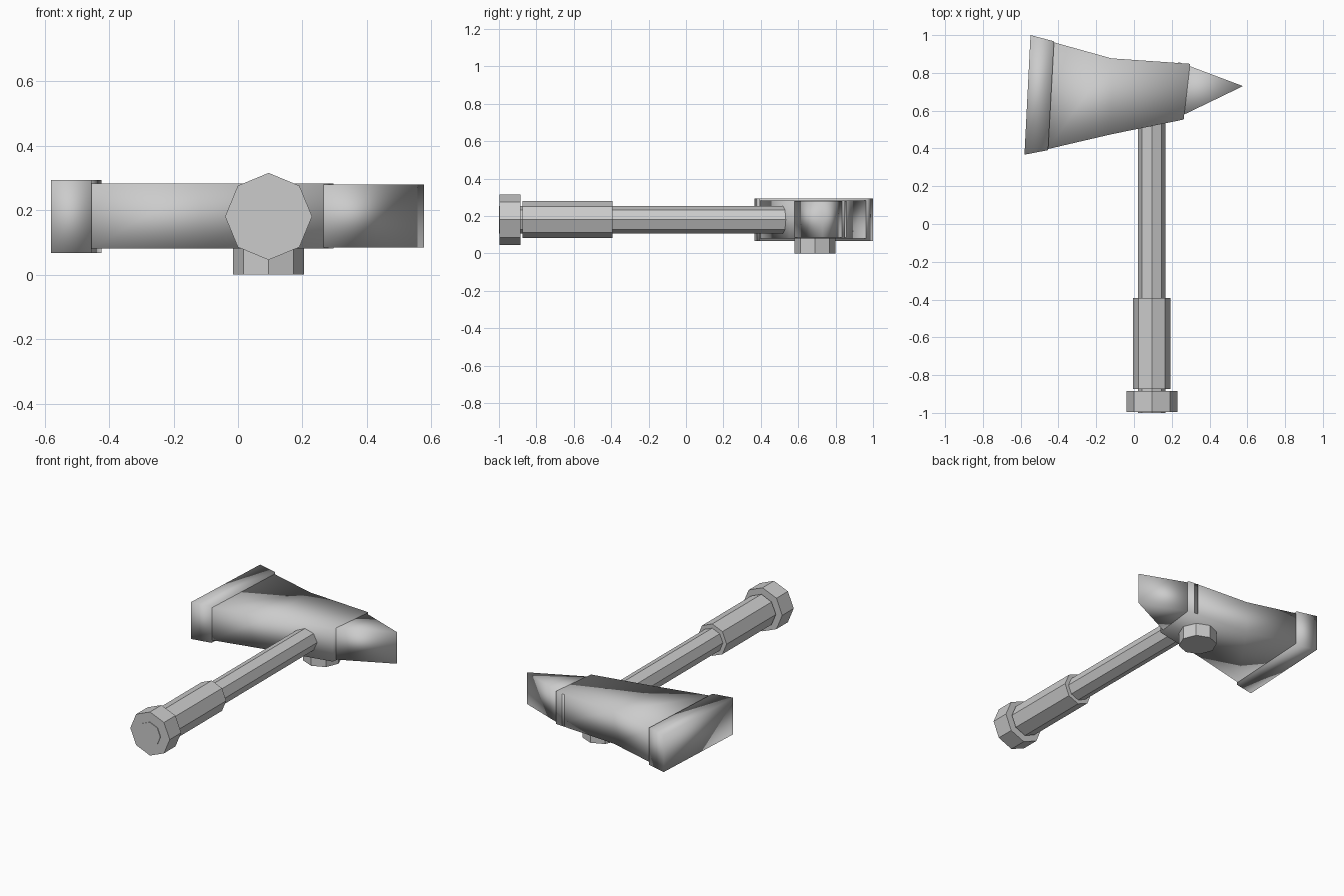
import bpy, bmesh
from math import pi

if "Cube" in bpy.data.objects:
    bpy.data.objects.remove(bpy.data.objects["Cube"])

HX, HZ = 0.095, 0.181   # handle axis


def octagon(name, radius, start, end, along_y=True):
    """Flat-shaded eight-sided rod along y (handle) or z (bolt)."""
    mid = (start + end) / 2
    loc = (HX, mid, HZ) if along_y else (HX, 0.69, mid)
    rot = (pi / 2, 0, 0) if along_y else (0, 0, 0)
    bpy.ops.mesh.primitive_cylinder_add(vertices=8, radius=radius, depth=end - start,
                                        location=loc, rotation=rot)
    bpy.context.object.name = name


def slab(name, lower, upper, z0, z1):
    """Smooth-shaded flat block between two matching outlines (x, y)."""
    bm = bmesh.new()
    for i in range(len(lower) - 1):
        quad = [lower[i], lower[i + 1], upper[i + 1], upper[i]]
        bm.faces.new([bm.verts.new((x, y, z0)) for x, y in quad])
    bmesh.ops.remove_doubles(bm, verts=bm.verts, dist=1e-4)
    ext = bmesh.ops.extrude_face_region(bm, geom=bm.faces[:], use_keep_orig=True)
    for v in ext["geom"]:
        if isinstance(v, bmesh.types.BMVert):
            v.co.z = z1
    bmesh.ops.recalc_face_normals(bm, faces=bm.faces)
    for f in bm.faces:
        f.smooth = True
    mesh = bpy.data.meshes.new(name)
    bm.to_mesh(mesh)
    bm.free()
    bpy.context.collection.objects.link(bpy.data.objects.new(name, mesh))


# handle
octagon("shaft", 0.073, -1.0, 0.66)
octagon("grip", 0.099, -0.873, -0.392)
octagon("pommel", 0.135, -0.996, -0.884)

# bolt under the head
octagon("bolt", 0.11, 0.0, 0.15, along_y=False)

# head body, flaring from the spike side to the blade
slab("head_body",
     [(-0.455, 0.397), (-0.12, 0.475), (0.263, 0.553)],
     [(-0.425, 0.962), (-0.12, 0.877), (0.297, 0.848)], 0.081, 0.283)

# wide blade
slab("blade", [(-0.58, 0.367), (-0.455, 0.391)],
     [(-0.548, 1.0), (-0.423, 0.967)], 0.067, 0.294)

# wedge-shaped spike; its root just breaks through the back of the body
bm_root = [(0.20, 0.548), (0.235, 0.858)]
tip = (0.577, 0.73)
bm = bmesh.new()
bottom = bm.faces.new([bm.verts.new((x, y, 0.084)) for x, y in [bm_root[0], tip, bm_root[1]]])
ext = bmesh.ops.extrude_face_region(bm, geom=[bottom], use_keep_orig=True)
for v in ext["geom"]:
    if isinstance(v, bmesh.types.BMVert):
        v.co.z = 0.28
bmesh.ops.recalc_face_normals(bm, faces=bm.faces)
for f in bm.faces:
    f.smooth = True
mesh = bpy.data.meshes.new("spike")
bm.to_mesh(mesh)
bm.free()
bpy.context.collection.objects.link(bpy.data.objects.new("spike", mesh))
